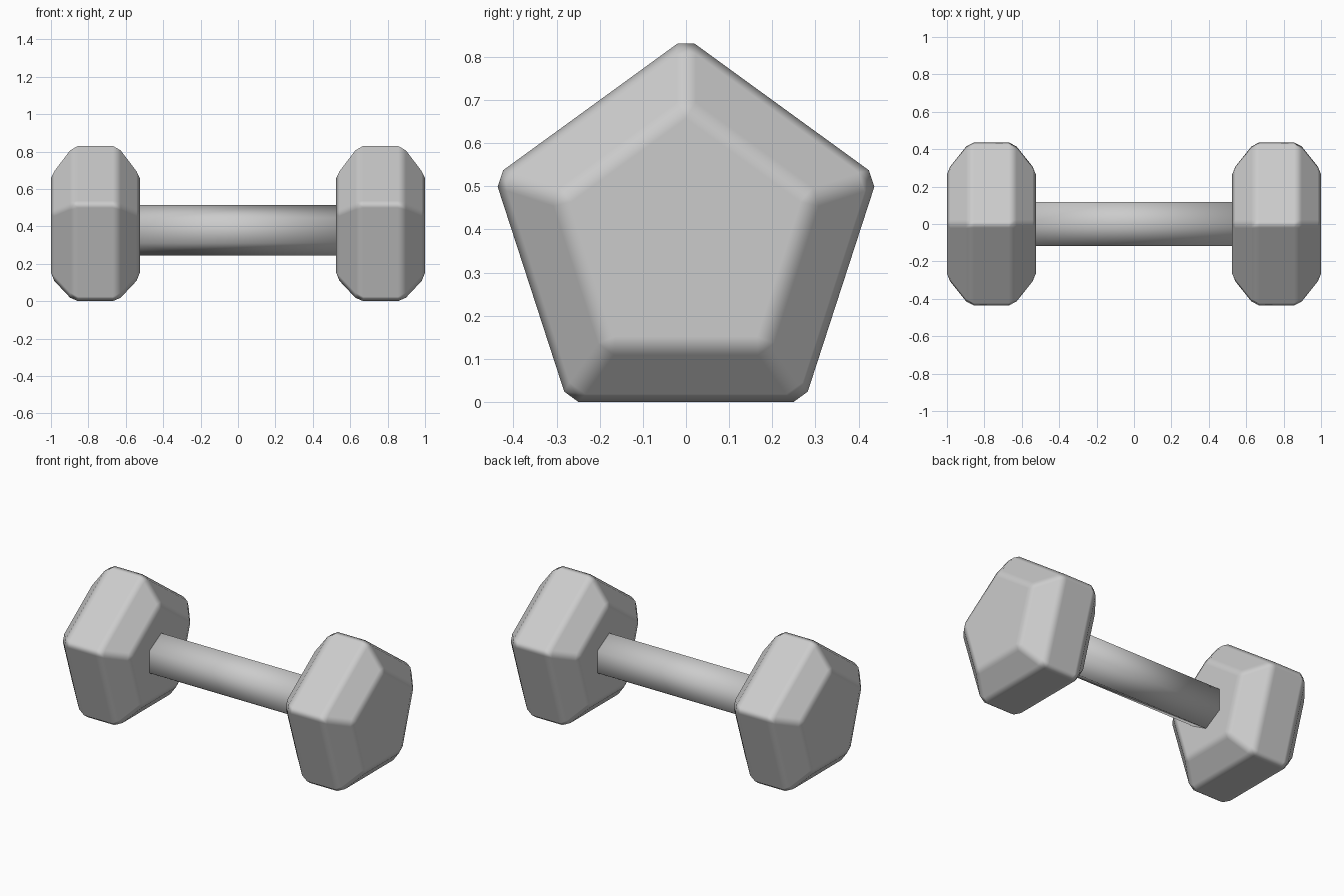
import bpy, bmesh, math
from mathutils import Vector

cube = bpy.data.objects.get("Cube")
if cube:
    bpy.data.objects.remove(cube, do_unlink=True)

AXIS_Z = 0.378      # height of the handle axis

grey = bpy.data.materials.new("light_grey")
grey.use_nodes = True
grey.diffuse_color = (0.6, 0.6, 0.6, 1)
grey.node_tree.nodes["Principled BSDF"].inputs["Base Color"].default_value = (0.6, 0.6, 0.6, 1)


def lofted_prism(name, sides, rings):
    """Regular prism along x from (x, radius) rings, one corner pointing up."""
    bm = bmesh.new()
    loops = []
    for x, radius in rings:
        angles = [2 * math.pi * i / sides for i in range(sides)]
        loops.append([bm.verts.new(Vector((x, radius * math.sin(a), radius * math.cos(a))))
                      for a in angles])
    for a, b in zip(loops, loops[1:]):
        for i in range(sides):
            j = (i + 1) % sides
            bm.faces.new((a[i], a[j], b[j], b[i]))
    bm.faces.new(loops[0])
    bm.faces.new(loops[-1])
    bmesh.ops.recalc_face_normals(bm, faces=bm.faces)
    for face in bm.faces:
        face.smooth = True
    mesh = bpy.data.meshes.new(name)
    bm.to_mesh(mesh)
    bm.free()
    mesh.materials.append(grey)
    obj = bpy.data.objects.new(name, mesh)
    obj.location.z = AXIS_Z
    bpy.context.collection.objects.link(obj)
    return obj


# Five-sided weights with sloping shoulders and softened edges
for name, side in (("left_weight", 1), ("right_weight", -1)):
    weight = lofted_prism(name, 5, [(-0.2375, 0.31), (-0.118, 0.467),
                                    (0.118, 0.467), (0.2375, 0.31)])
    weight.location.x = side * 0.7625
    bevel = weight.modifiers.new("soft_edges", 'BEVEL')
    bevel.width = 0.025
    bevel.segments = 1
    bevel.limit_method = 'NONE'
    bevel.harden_normals = True

# Six-sided handle, smooth shaded, running into both weights
lofted_prism("handle", 6, [(-0.54, 0.135), (0.54, 0.135)])
